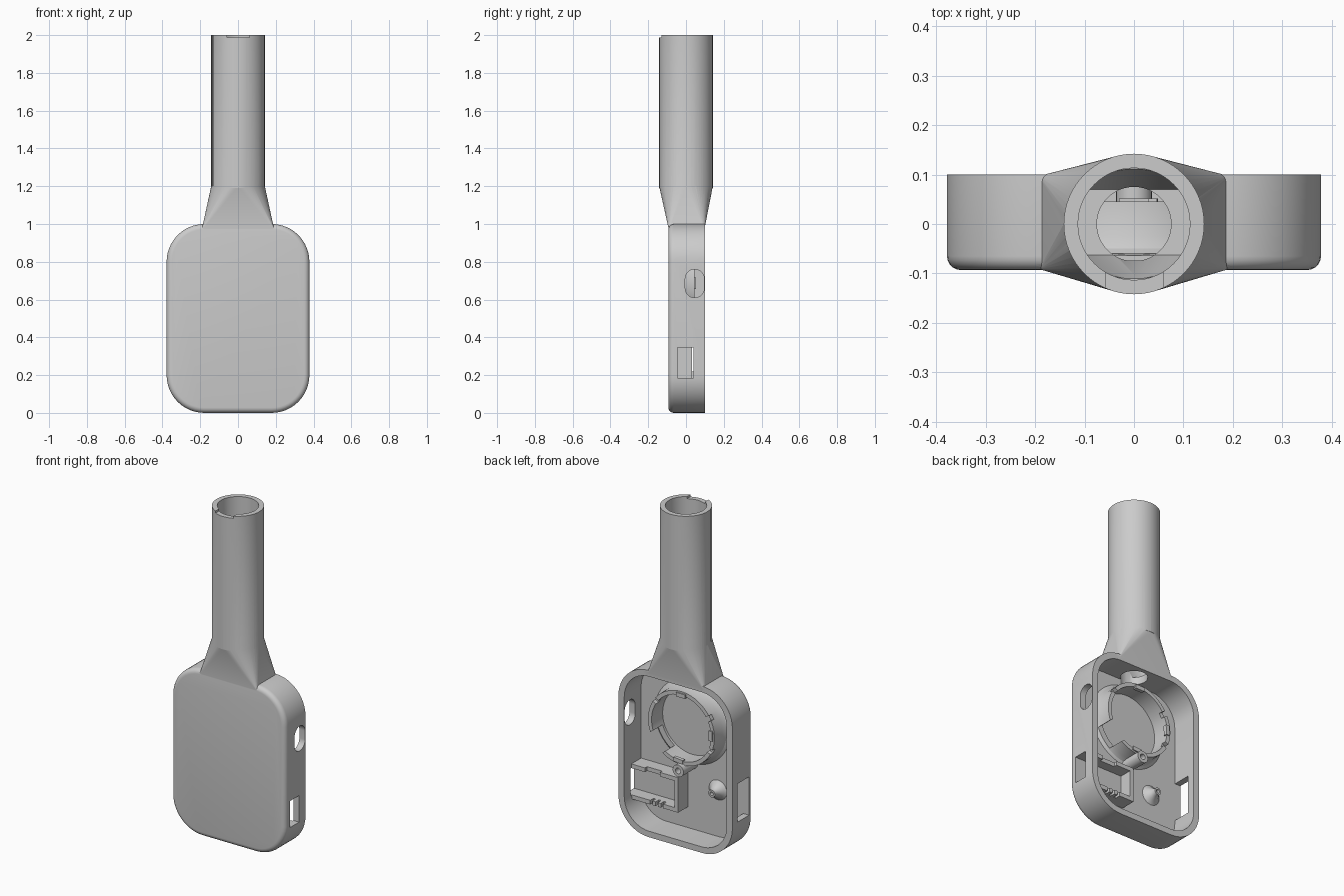
import bpy, bmesh
from math import sin, cos, pi, radians
from mathutils import Vector, Matrix

cube = bpy.data.objects.get("Cube")
if cube:
    bpy.data.objects.remove(cube, do_unlink=True)

grey = bpy.data.materials.new("plain grey")
grey.use_nodes = True
grey.diffuse_color = (0.6, 0.6, 0.6, 1)
grey.node_tree.nodes["Principled BSDF"].inputs["Base Color"].default_value = (0.6, 0.6, 0.6, 1)


def finish(name, bm):
    bmesh.ops.recalc_face_normals(bm, faces=bm.faces)
    mesh = bpy.data.meshes.new(name)
    bm.to_mesh(mesh)
    bm.free()
    mesh.materials.append(grey)
    ob = bpy.data.objects.new(name, mesh)
    bpy.context.collection.objects.link(ob)
    return ob


def rounded(x0, x1, z0, z1, r, n=12):
    """Rounded rectangle outline in x and z."""
    pts = []
    corners = ((x1 - r, z1 - r), (x0 + r, z1 - r), (x0 + r, z0 + r), (x1 - r, z0 + r))
    for q, (cx, cz) in enumerate(corners):
        for i in range(n + 1):
            a = (q + i / n) * pi / 2
            pts.append((cx + r * cos(a), cz + r * sin(a)))
    return pts


def prism(name, pts, y0, y1, fillet=0):
    """Outline extruded along y, with an optional fillet on the front edge."""
    bm = bmesh.new()
    front = bm.faces.new([bm.verts.new((x, y0, z)) for x, z in pts])
    bmesh.ops.remove_doubles(bm, verts=bm.verts, dist=1e-5)
    out = bmesh.ops.extrude_face_region(bm, geom=list(bm.faces), use_keep_orig=True)
    moved = [v for v in out["geom"] if isinstance(v, bmesh.types.BMVert)]
    bmesh.ops.translate(bm, verts=moved, vec=(0, y1 - y0, 0))
    bmesh.ops.recalc_face_normals(bm, faces=bm.faces)
    if fillet:
        edges = [e for e in bm.edges if all(abs(v.co.y - y0) < 1e-5 for v in e.verts)]
        bmesh.ops.bevel(bm, geom=edges, offset=fillet, segments=5, profile=0.5, affect="EDGES")
    return finish(name, bm)


def box(name, x0, x1, y0, y1, z0, z1):
    return prism(name, [(x0, z0), (x1, z0), (x1, z1), (x0, z1)], y0, y1)


def cylinder(name, r, z0, z1, n=64):
    bm = bmesh.new()
    bmesh.ops.create_cone(bm, cap_ends=True, segments=n, radius1=r, radius2=r, depth=z1 - z0,
                          matrix=Matrix.Translation((0, 0, (z0 + z1) / 2)))
    return finish(name, bm)


def funnel(name, r, ztop, x, y0, y1, zlow, n=64):
    """Convex hull from a circle down to a rectangle."""
    bm = bmesh.new()
    for i in range(n):
        a = 2 * pi * i / n
        bm.verts.new((r * cos(a), r * sin(a), ztop))
    for px in (-x, x):
        for py in (y0, y1):
            bm.verts.new((px, py, zlow))
    bmesh.ops.convex_hull(bm, input=bm.verts)
    return finish(name, bm)


def lathe(name, profile, x, z, closed=False, n=64):
    """Profile of (radius, y) turned about an axis along y."""
    bm = bmesh.new()
    vs = [bm.verts.new((x + r, y, z)) for r, y in profile]
    for a, b in zip(vs, vs[1:] + vs[:1] if closed else vs[1:]):
        bm.edges.new((a, b))
    bmesh.ops.spin(bm, geom=bm.verts[:] + bm.edges[:], cent=(x, 0, z), axis=(0, 1, 0),
                   angle=2 * pi, steps=n)
    bmesh.ops.remove_doubles(bm, verts=bm.verts, dist=1e-5)
    return finish(name, bm)


def combine(ob, other, operation="DIFFERENCE"):
    """Apply a boolean and discard the tool."""
    other.hide_render = True
    mod = ob.modifiers.new("bool", "BOOLEAN")
    mod.operation, mod.solver, mod.object = operation, "EXACT", other
    bpy.context.view_layer.update()
    dg = bpy.context.evaluated_depsgraph_get()
    mesh = bpy.data.meshes.new_from_object(ob.evaluated_get(dg))
    ob.modifiers.clear()
    ob.data = mesh
    bpy.data.objects.remove(other, do_unlink=True)


# Outer housing: rounded case, tapering neck and tube handle
housing = prism("housing", rounded(-0.378, 0.378, 0, 1, 0.2), -0.093, 0.1, 0.028)
combine(housing, funnel("neck", 0.142, 1.2, 0.192, -0.091, 0.097, 0.97), "UNION")
combine(housing, cylinder("tube", 0.142, 1.19, 2), "UNION")

# Hollow interior
combine(housing, prism("cavity", rounded(-0.34, 0.34, 0.036, 0.964, 0.165), -0.06, 0.2))
combine(housing, cylinder("tube_bore", 0.113, 1.19, 2.1))
combine(housing, funnel("neck_bore", 0.113, 1.2, 0.15, -0.063, 0.07, 1.01))
combine(housing, cylinder("wire_hole", 0.075, 0.93, 1.05, 48))

# Openings in the side walls and tube rim
combine(housing, box("connector_hole", 0.3, 0.5, -0.045, 0.04, 0.185, 0.345))
combine(housing, box("side_hole", -0.5, -0.3, -0.058, 0.05, 0.22, 0.45))
slot_hole = prism("slot_hole", rounded(-0.05, 0.05, 0.61, 0.76, 0.0499), 0.3, 0.5)
slot_hole.data.transform(Matrix.Translation((0, 0.046, 0)) @ Matrix.Rotation(-pi / 2, 4, "Z"))
combine(housing, slot_hole)
combine(housing, box("rim_notch", -0.058, 0.06, -0.2, -0.05, 1.987, 2.1))

# Round holder with flared base
CZ = 0.68
holder = lathe("round_holder", [(0.255, -0.064), (0.235, -0.05), (0.223, -0.025), (0.22, 0.045),
                                (0.197, 0.045), (0.197, -0.064)], 0, CZ, closed=True)


def radial_cut(angle, width, y0):
    cutter = box("cut", 0.15, 0.3, y0, 0.2, -width / 2, width / 2)
    cutter.data.transform(Matrix.Translation((0, 0, CZ)) @ Matrix.Rotation(-radians(angle), 4, "Y"))
    combine(holder, cutter)


radial_cut(-38, 0.13, -0.045)
for angle in (35, 150, 205):
    radial_cut(angle, 0.03, 0.02)

# Retaining lips on the holder rim
for i, angle in enumerate((90, 178, 275)):
    lip = box("holder_lip_%d" % (i + 1), 0.186, 0.21, 0.03, 0.052, -0.03, 0.03)
    lip.data.transform(Matrix.Translation((0, 0, CZ)) @ Matrix.Rotation(-radians(angle), 4, "Y"))

# Screw posts
lathe("screw_post", [(0.036, -0.062), (0.036, 0.075), (0.017, 0.075), (0.017, 0), (0, 0)],
      0, 0.435, n=32)
lathe("cone_post", [(0.062, -0.062), (0.045, -0.05), (0.03, -0.03), (0.022, -0.015), (0.022, 0.0),
                    (0.011, 0.0), (0.011, -0.04), (0, -0.04)], -0.17, 0.315, n=32)

# Connector bracket with slotted lower wall and notched upper wall
bracket = box("connector_bracket", 0.03, 0.35, -0.064, 0.032, 0.16, 0.37)
combine(bracket, box("bracket_well", 0.055, 0.5, -0.045, 0.2, 0.185, 0.345))
for x in (0.13, 0.165, 0.2):
    combine(bracket, box("slit", x, x + 0.015, 0.0, 0.2, 0.1, 0.25))
combine(bracket, box("wall_notch", 0.15, 0.25, 0.012, 0.2, 0.3, 0.5))

# Smooth curved faces, keep hard edges
bpy.ops.object.select_all(action="DESELECT")
for ob in bpy.context.collection.objects:
    if ob.type == "MESH":
        ob.select_set(True)
        bpy.context.view_layer.objects.active = ob
bpy.ops.object.shade_smooth_by_angle(angle=radians(28))
